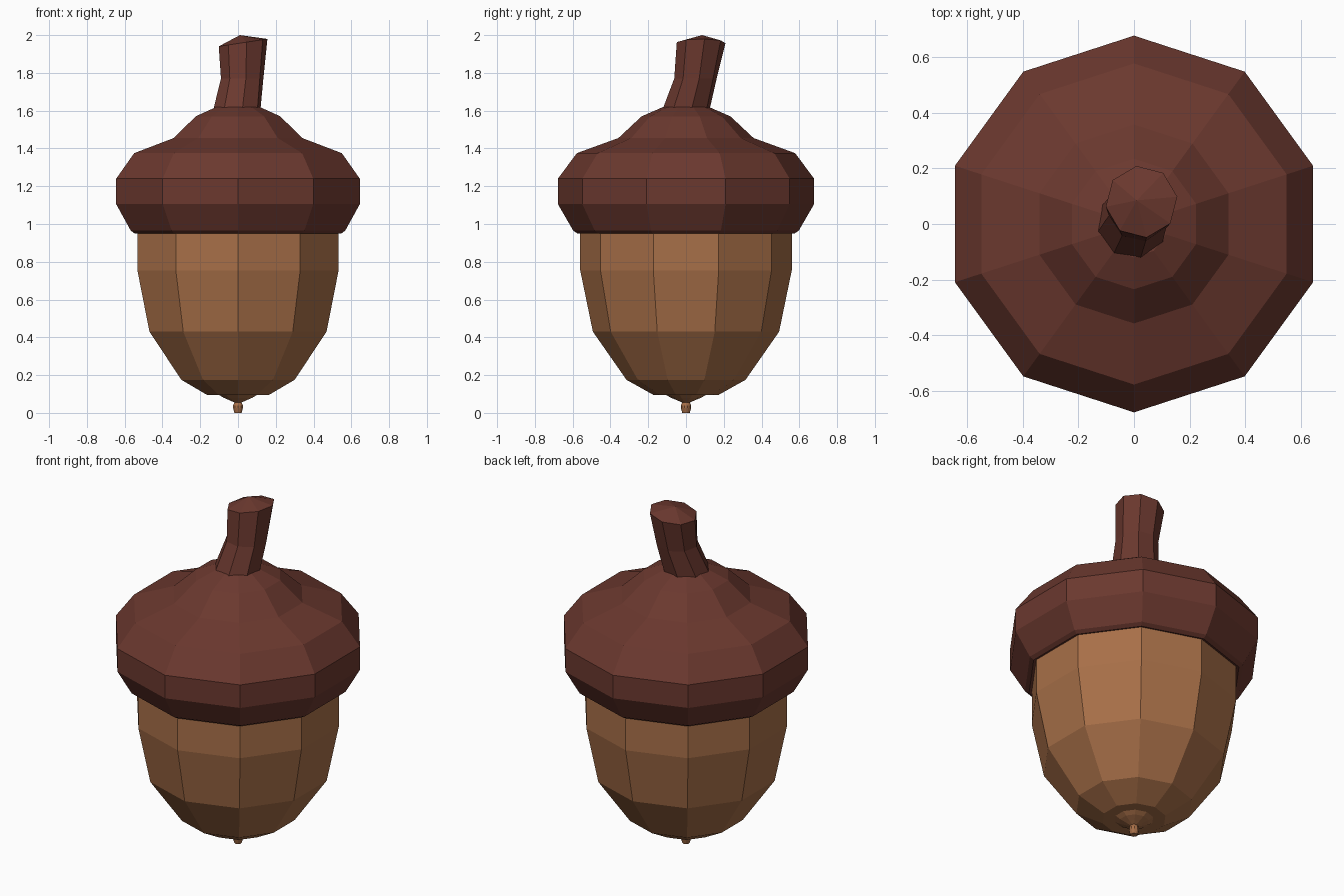
import bpy, bmesh
from math import sin, cos, radians, tau

if "Cube" in bpy.data.objects:
    bpy.data.objects.remove(bpy.data.objects["Cube"])


def material(name, color):
    m = bpy.data.materials.new(name)
    m.diffuse_color = color
    m.use_nodes = True
    m.node_tree.nodes["Principled BSDF"].inputs["Base Color"].default_value = m.diffuse_color
    return m


def ring(n, r, z, offset, cx=0, cy=0, tilt=0):
    pts = []
    for i in range(n):
        a = radians(offset) + tau * i / n
        pts.append((cx + r * cos(a), cy + r * sin(a), z + tilt * cos(a)))
    return pts


def loft(name, rings, mat, start=None, end=None):
    """Skin a stack of rings (bottom to top); start / end are optional tip points."""
    bm = bmesh.new()
    loops = [[bm.verts.new(p) for p in r] for r in rings]
    n = len(loops[0])
    for lo, hi in zip(loops, loops[1:]):
        for i in range(n):
            j = (i + 1) % n
            bm.faces.new((lo[i], lo[j], hi[j], hi[i]))
    for tip, loop in ((start, loops[0]), (end, loops[-1])):
        if tip:
            v = bm.verts.new(tip)
            for i in range(n):
                bm.faces.new((loop[i], loop[(i + 1) % n], v))
    bmesh.ops.recalc_face_normals(bm, faces=bm.faces)
    me = bpy.data.meshes.new(name)
    bm.to_mesh(me)
    bm.free()
    me.materials.append(mat)
    ob = bpy.data.objects.new(name, me)
    bpy.context.collection.objects.link(ob)
    return ob


shell = material("nut_brown", (0.39, 0.16, 0.065, 1))
bark = material("cap_brown", (0.147, 0.040, 0.028, 1))

# Nut with its pointed tip, ten sided (radius, height)
nut = [(0.02, 0), (0.027, 0.025), (0.027, 0.04), (0.02, 0.055), (0.045, 0.066),
       (0.08, 0.08), (0.105, 0.095), (0.172, 0.095), (0.315, 0.175),
       (0.493, 0.43), (0.56, 0.755), (0.56, 0.96)]
loft("nut", [ring(10, r, z, 90) for r, z in nut], shell, start=(0, 0, 0))

# Cap, from the underside of the lip up to the stem
cap = [(0.555, 0.955), (0.575, 0.95), (0.597, 0.965), (0.678, 1.105), (0.678, 1.24),
       (0.578, 1.375), (0.358, 1.455), (0.235, 1.57), (0.12, 1.62)]
loft("cap", [ring(10, r, z, 90) for r, z in cap], bark, end=(0, 0, 1.62))

# Bent eight sided stem with a slanted, slightly peaked end
stem = [ring(8, 0.128, 1.605, 13, -0.006, 0.0),
        ring(8, 0.114, 1.77, 10, 0.022, 0.05),
        ring(8, 0.13, 1.96, 8, 0.027, 0.08, 0.02)]
loft("stem", stem, bark, end=(0.01, 0.085, 2.0))
